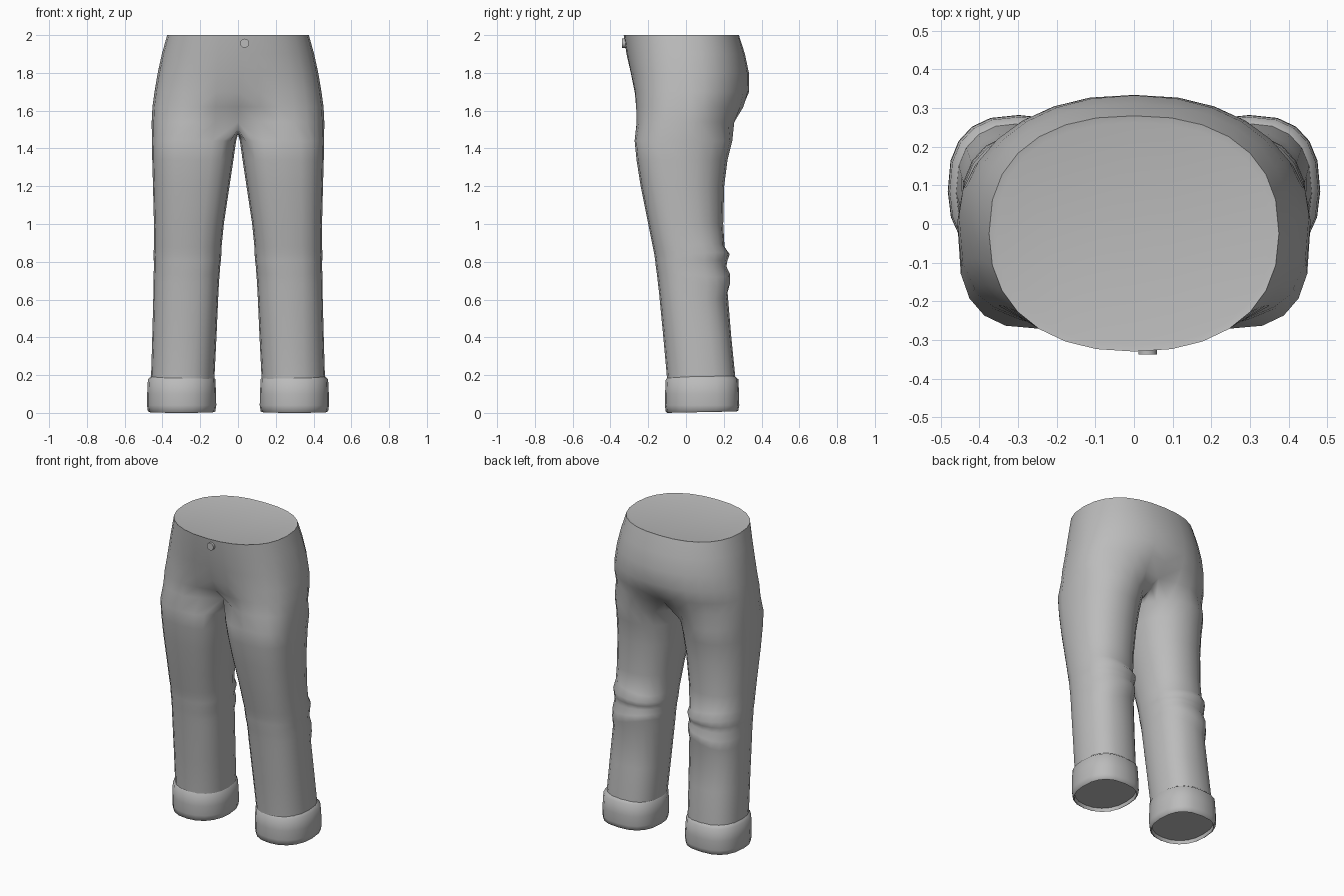
import bpy
import bmesh
from math import sin, cos, pi, radians

if "Cube" in bpy.data.objects:
    bpy.data.objects.remove(bpy.data.objects["Cube"])

cloth = bpy.data.materials.new("grey cloth")
cloth.use_nodes = True
GREY = (0.5, 0.5, 0.5, 1)
cloth.diffuse_color = GREY
cloth.node_tree.nodes["Principled BSDF"].inputs["Base Color"].default_value = GREY

SIDES, OUTER = 20, 15      # points round a leg, and how many of them run on into the torso


def power(v, p):
    return abs(v) ** p * (1 if v >= 0 else -1)


def torso_ring(z, xo, yf, yb, cf, cb, pf, pb):
    """Half ring from centre front to centre back; cf and cb set the centre depths,
    pf and pb how round the front and back are (1 is an ellipse, less is squarer)."""
    pts = []
    mid = (yf + yb) / 2
    for k in range(OUTER):
        a = -pi / 2 + pi * k / (OUTER - 1)
        across = 0 if k in (0, OUTER - 1) else cos(a) ** .9
        n = 2 / (pf if a < 0 else pb)
        depth = max(0, 1 - across ** n) ** (1 / n)
        x = xo * across
        edge, centre = (yf, cf) if a < 0 else (yb, cb)
        dent = max(0, 1 - x / .24) ** 1.4
        pts.append((x, mid + (edge - mid) * depth + dent * (centre - edge), z))
    return pts


def leg_ring(z, xi, xo, yf, yb):
    """Full leg ring: squarer at the front of the thigh, squarer at the back of the hem."""
    step = 2 * pi / SIDES
    start = -step * (OUTER - 1) / 2
    pts = []
    for k in range(SIDES):
        a = start + step * k
        p = .92 - .16 * z if sin(a) < 0 else .78 + .12 * z
        pts.append(((xi + xo) / 2 + (xo - xi) / 2 * power(cos(a), p),
                    (yf + yb) / 2 + (yb - yf) / 2 * power(sin(a), p), z))
    return pts


def skin(bm, upper, lower, closed):
    n = len(upper)
    for k in range(n if closed else n - 1):
        j = (k + 1) % n
        bm.faces.new((upper[k], upper[j], lower[j], lower[k]))


def finish(bm, name, mirrored=True):
    bmesh.ops.recalc_face_normals(bm, faces=bm.faces)
    mesh = bpy.data.meshes.new(name)
    bm.to_mesh(mesh)
    bm.free()
    mesh.materials.append(cloth)
    ob = bpy.data.objects.new(name, mesh)
    bpy.context.collection.objects.link(ob)
    if mirrored:
        mod = ob.modifiers.new("Mirror", 'MIRROR')
        mod.merge_threshold = 0.0005
    bpy.ops.object.select_all(action='DESELECT')
    ob.select_set(True)
    bpy.context.view_layer.objects.active = ob
    bpy.ops.object.shade_smooth_by_angle(angle=radians(55))
    return ob


# Torso: height, half width, front, back, centre front, centre back, roundness
torso = [
    (1.996, .357, -.312, .262, -.312, .262, .88, .85),
    (2.00, .375, -.330, .280, -.330, .280, .88, .85),
    (1.90, .403, -.315, .312, -.315, .312, .84, .90),
    (1.80, .425, -.295, .333, -.292, .333, .76, .94),
    (1.70, .442, -.280, .338, -.265, .334, .69, .97),
    (1.62, .453, -.276, .322, -.228, .300, .65, .98),
    (1.54, .457, -.275, .290, -.155, .225, .64, .98),
]
# Leg: height, inner x, outer x, front, back (the close rows are the knee folds)
leg = [
    (1.44, .010, .456, -.272, .245),
    (1.34, .024, .454, -.262, .220),
    (1.20, .045, .450, -.240, .202),
    (1.00, .075, .445, -.200, .197),
    (.880, .087, .445, -.176, .204),
    (.840, .088, .447, -.168, .231),
    (.805, .091, .446, -.163, .219),
    (.775, .094, .445, -.160, .214),
    (.735, .097, .447, -.154, .233),
    (.690, .100, .448, -.149, .234),
    (.640, .103, .448, -.143, .220),
    (.400, .114, .454, -.120, .240),
    (.200, .124, .460, -.102, .260),
    (.140, .126, .461, -.100, .262),
]

bm = bmesh.new()
rings = [[bm.verts.new(p) for p in torso_ring(*row)] for row in torso]
bm.faces.new(rings[0])
for a, b in zip(rings, rings[1:]):
    skin(bm, a, b, False)

# Crotch seam joins centre back to centre front under the body
back, front = rings[-1][-1].co.y, rings[-1][0].co.y
inner = SIDES - OUTER
seam = []
for k in range(1, inner + 1):
    t = k / (inner + 1)
    seam.append(bm.verts.new((0, back + (front - back) * t, 1.54 - .065 * sin(pi * t) ** .7)))
upper = rings[-1] + seam
for row in leg:
    lower = [bm.verts.new(p) for p in leg_ring(*row)]
    # The upper fold rises towards the outside of the knee, the lower one falls
    if .6 < row[0] < .9:
        for v in lower:
            v.co.z += 2 * (row[0] - .8) * (v.co.x - .27) * max(0, v.co.y) / .2
    skin(bm, upper, lower, True)
    upper = lower
finish(bm, "trousers")

# Turned-up cuffs: height and inset from the widest outline
bm = bmesh.new()
upper = None
for z, inset in [(.195, .024), (.178, .005), (.10, .001), (.04, 0), (.005, .005),
                 (.003, .013), (.022, .018)]:
    lower = [bm.verts.new(p) for p in
             leg_ring(z, .115 + inset, .482 - inset, -.112 + inset, .282 - inset)]
    for v in lower:
        v.co.z += .02 * (v.co.y + .112) if z < .03 else 0
        if z < .004:
            v.co.z -= .003
    if upper:
        skin(bm, upper, lower, True)
    upper = lower
bm.faces.new(upper)
finish(bm, "cuffs")

# Waist button
bm = bmesh.new()
bmesh.ops.create_cone(bm, cap_ends=True, segments=16, radius1=.024, radius2=.024, depth=.03)
button = finish(bm, "waist_button", False)
button.rotation_euler = (radians(90), 0, 0)
button.location = (.035, -.323, 1.957)
